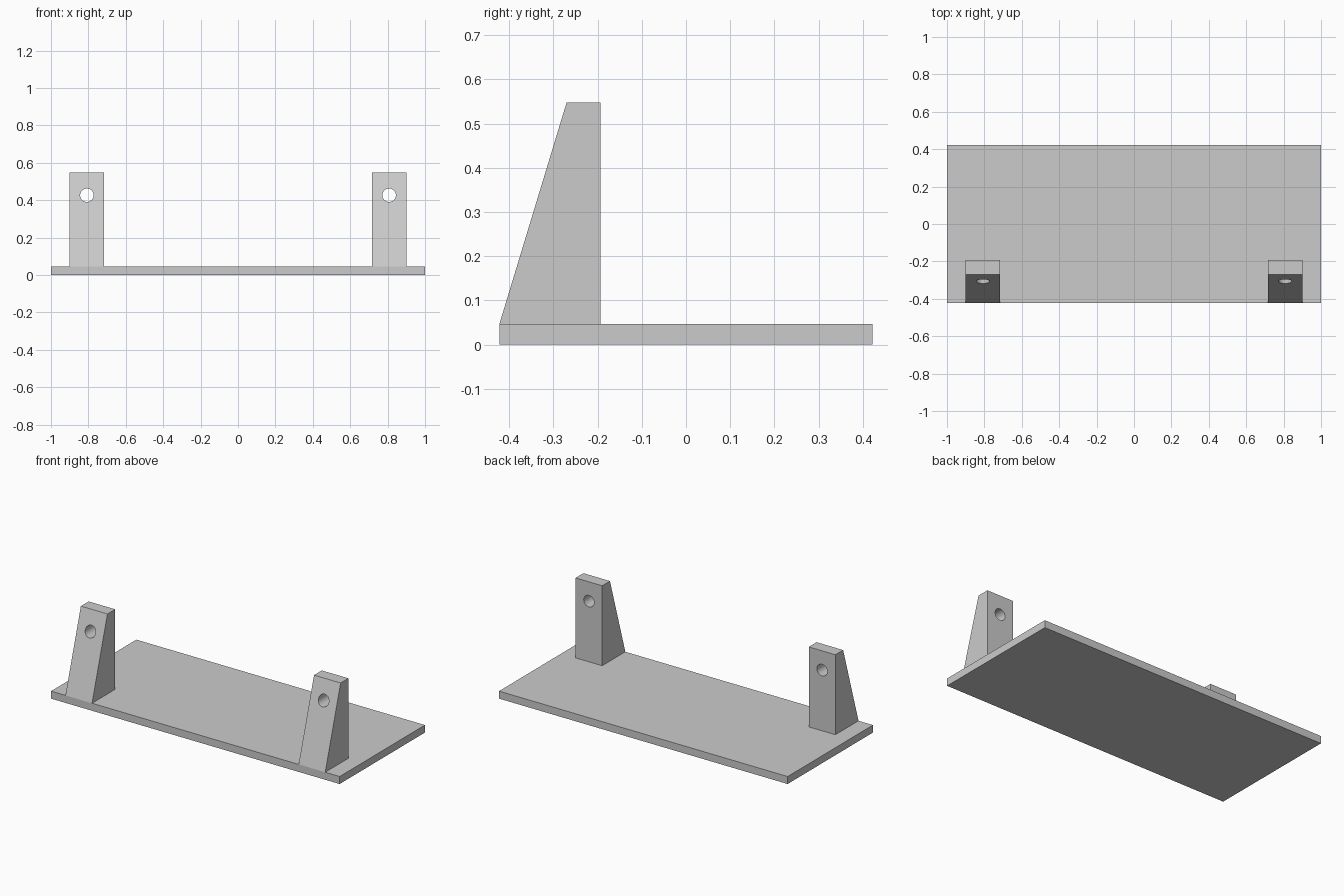
import bpy
import bmesh
import math

cube = bpy.data.objects.get("Cube")
if cube:
    bpy.data.objects.remove(cube, do_unlink=True)

BASE_TOP, POST_TOP = 0.047, 0.548
FRONT, BACK = -0.422, 0.422
POST_X, POST_WIDTH, POST_BACK = 0.808, 0.184, -0.193

grey = bpy.data.materials.new("plain grey")
grey.use_nodes = True
grey.diffuse_color = (0.6, 0.6, 0.6, 1)
grey.node_tree.nodes["Principled BSDF"].inputs["Base Color"].default_value = (0.6, 0.6, 0.6, 1)


def extrude_profile(name, profile, centre_x, width):
    """Extrude a (y, z) side profile along x."""
    bm = bmesh.new()
    face = bm.faces.new([bm.verts.new((centre_x - width / 2, y, z)) for y, z in profile])
    result = bmesh.ops.extrude_face_region(bm, geom=[face])
    moved = [v for v in result["geom"] if isinstance(v, bmesh.types.BMVert)]
    bmesh.ops.translate(bm, verts=moved, vec=(width, 0, 0))
    bmesh.ops.recalc_face_normals(bm, faces=bm.faces[:])
    mesh = bpy.data.meshes.new(name)
    bm.to_mesh(mesh)
    bm.free()
    mesh.materials.append(grey)
    obj = bpy.data.objects.new(name, mesh)
    bpy.context.collection.objects.link(obj)
    return obj


def drill_hole(obj, x, z, radius):
    """Cut a round hole through the part from front to back."""
    bpy.ops.mesh.primitive_cylinder_add(vertices=32, radius=radius, depth=1,
                                        location=(x, -0.3, z), rotation=(math.pi / 2, 0, 0))
    cutter = bpy.context.object
    cutter.hide_render = True
    cutter.data.materials.append(grey)
    cut = obj.modifiers.new("hole", "BOOLEAN")
    cut.operation, cut.solver, cut.object = "DIFFERENCE", "EXACT", cutter
    bpy.ops.object.select_all(action="DESELECT")
    obj.select_set(True)
    bpy.context.view_layer.objects.active = obj
    bpy.ops.object.modifier_apply(modifier=cut.name)
    bpy.data.objects.remove(cutter, do_unlink=True)
    bpy.ops.object.shade_smooth_by_angle(angle=math.radians(30))


# Flat base plate
extrude_profile("base_plate", [(FRONT, 0), (BACK, 0), (BACK, BASE_TOP), (FRONT, BASE_TOP)], 0, 2)

# Two tapered uprights with a sloping front and a cross hole
post_profile = [(FRONT, BASE_TOP), (POST_BACK, BASE_TOP), (POST_BACK, POST_TOP), (-0.27, POST_TOP)]
for side, sign in (("left", 1), ("right", -1)):
    post = extrude_profile(side + "_upright", post_profile, sign * POST_X, POST_WIDTH)
    drill_hole(post, sign * POST_X, 0.427, 0.036)
